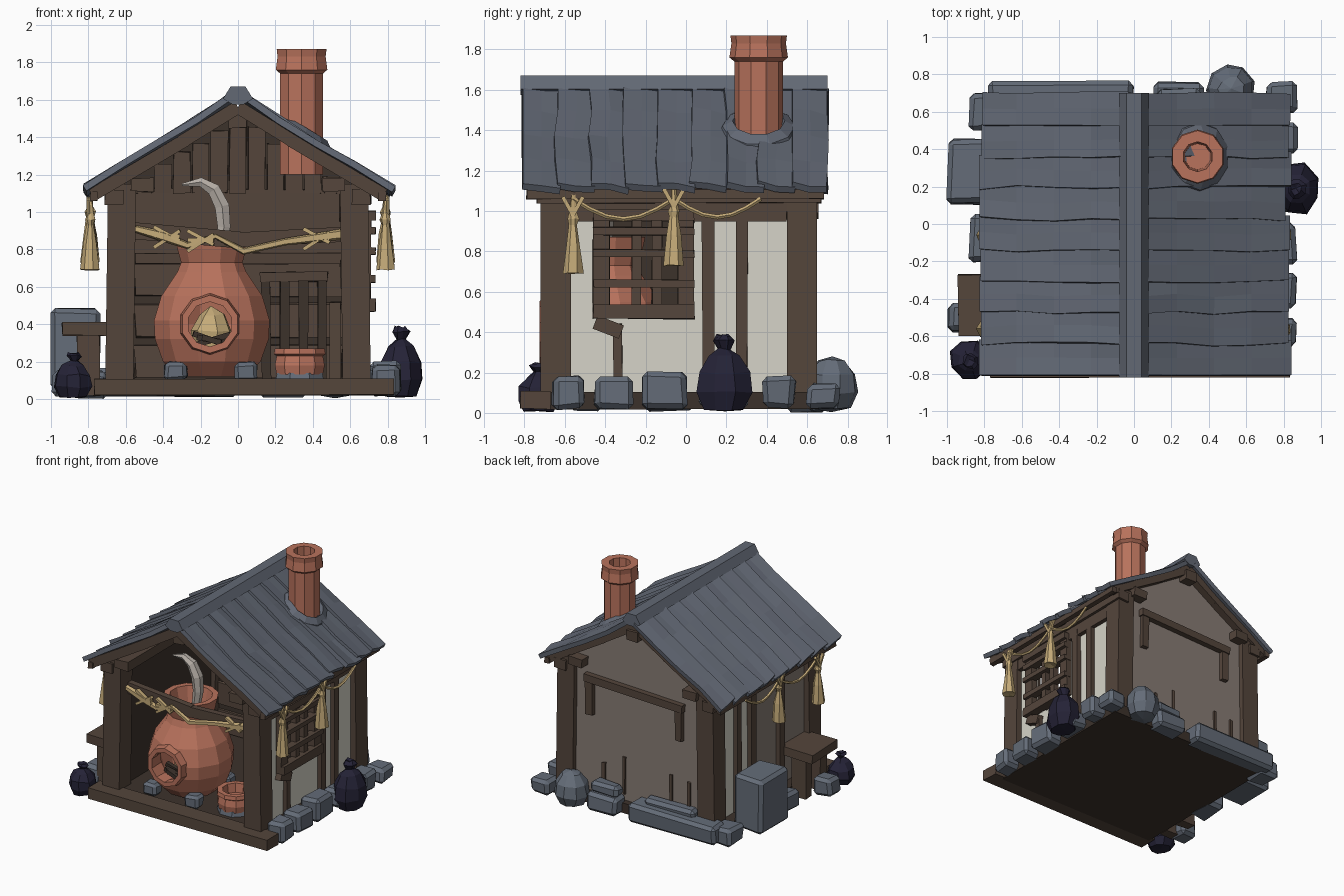
import bpy, bmesh, math, random
from mathutils import Vector, Matrix, Euler

random.seed(4)
R = random.uniform

def material(name, r, g, b):
    m = bpy.data.materials.new(name)
    lin = [((c / 255 + 0.055) / 1.055) ** 2.4 for c in (r, g, b)]
    m.diffuse_color = (*lin, 1)
    return m

SLATE = material("slate_roof", 98, 104, 116)
STONE = material("grey_stone", 100, 108, 120)
CLAY = material("terracotta", 184, 114, 92)
WOOD = material("brown_wood", 84, 69, 59)
DARK = material("dark_wood", 60, 50, 43)
PALE = material("pale_plaster", 214, 212, 200)
MUD = material("brown_plaster", 136, 124, 116)
STRAW = material("straw", 196, 170, 120)
BAG = material("dark_cloth", 36, 34, 54)
SMOKE = material("smoke", 184, 176, 168)

def finish(name, bm, mat):
    bmesh.ops.recalc_face_normals(bm, faces=bm.faces[:])
    me = bpy.data.meshes.new(name)
    bm.to_mesh(me)
    bm.free()
    me.materials.append(mat)
    ob = bpy.data.objects.new(name, me)
    bpy.context.collection.objects.link(ob)
    return ob

def jitter(bm, j):
    for v in bm.verts:
        v.co += Vector((R(-j, j), R(-j, j), R(-j, j)))

def box(name, x0, x1, y0, y1, z0, z1, mat=WOOD, j=0.004, bevel=0):
    bm = bmesh.new()
    bmesh.ops.create_cube(bm, size=1)
    for v in bm.verts:
        v.co = Vector(((x0 + x1) / 2 + v.co.x * (x1 - x0), (y0 + y1) / 2 + v.co.y * (y1 - y0),
                       (z0 + z1) / 2 + v.co.z * (z1 - z0)))
    jitter(bm, j)
    if bevel:
        bmesh.ops.bevel(bm, geom=bm.edges[:], offset=bevel, segments=1, affect='EDGES')
    return finish(name, bm, mat)

def stone(x0, x1, y0, y1, z0, z1):
    return box("foundation_stone", x0, x1, y0, y1, z0, z1, STONE, 0.012, 0.025)

def bar(name, p, q, w, h, mat=WOOD, up=(0, 1, 0)):
    """Beam from p to q, w along up, h across."""
    p, q = Vector(p), Vector(q)
    d = (q - p).normalized()
    a = (Vector(up) - d * d.dot(Vector(up))).normalized()
    b = d.cross(a)
    bm = bmesh.new()
    bmesh.ops.create_cube(bm, size=1)
    for v in bm.verts:
        c = v.co.copy()
        v.co = (p + q) / 2 + d * c.z * (q - p).length + a * c.x * w + b * c.y * h
    return finish(name, bm, mat)

def prism(name, pts, y0, y1, mat):
    bm = bmesh.new()
    lo, hi = [[bm.verts.new((x, y, z)) for x, z in pts] for y in (y0, y1)]
    bm.faces.new(lo)
    bm.faces.new(hi)
    for i in range(len(pts)):
        k = (i + 1) % len(pts)
        bm.faces.new((lo[i], lo[k], hi[k], hi[i]))
    return finish(name, bm, mat)

def skin(name, rings, mat, j=0, caps=False):
    bm = bmesh.new()
    vs = [[bm.verts.new(c) for c in ring] for ring in rings]
    n = len(vs[0])
    for a, b in zip(vs, vs[1:]):
        for i in range(n):
            bm.faces.new((a[i], a[(i + 1) % n], b[(i + 1) % n], b[i]))
    if caps:
        bm.faces.new(vs[0])
        bm.faces.new(vs[-1])
    bmesh.ops.remove_doubles(bm, verts=bm.verts[:], dist=1e-5)
    jitter(bm, j)
    return finish(name, bm, mat)

def lathe(name, prof, n, mat, loc, rot=(0, 0, 0), scale=(1, 1, 1), j=0):
    M = Matrix.LocRotScale(Vector(loc), Euler(rot), Vector(scale))
    rings = [[M @ Vector((r * math.cos(t), r * math.sin(t), z))
              for t in [2 * math.pi * (i + 0.5) / n for i in range(n)]] for r, z in prof]
    return skin(name, rings, mat, j)

def tube(name, pts, radii, mat, ref, n=6):
    P, rings = [Vector(p) for p in pts], []
    for i, p in enumerate(P):
        d = (P[min(i + 1, len(P) - 1)] - P[max(i - 1, 0)]).normalized()
        a = Vector(ref)
        b = d.cross(a).normalized()
        rings.append([p + radii[i] * (a * math.cos(t) + b * math.sin(t))
                      for t in [2 * math.pi * k / n for k in range(n)]])
    return skin(name, rings, mat, 0, True)

# floor and front sill
box("floor", -0.74, 0.74, -0.7, 0.66, 0.02, 0.10, DARK)
box("front_sill", -0.77, 0.83, -0.82, -0.67, 0.02, 0.11)

# corner posts, side beams, purlins, rafters
for s in (-1, 1):
    for y0, y1 in ((-0.72, -0.57), (0.5, 0.65)):
        bar("corner_post", (s * 0.635, (y0 + y1) / 2, 0.08), (s * 0.62, (y0 + y1) / 2, 1.15), y1 - y0, 0.15)
    box("side_beam", s * 0.66 - 0.05, s * 0.66 + 0.05, -0.74, 0.67, 1.04, 1.12)
    box("eave_board", s * 0.77 - 0.02, s * 0.77 + 0.02, -0.79, 0.68, 1.06, 1.11)
    box("purlin", s * 0.51 - 0.06, s * 0.51 + 0.06, -0.76, 0.69, 1.11, 1.18)
    for y in (-0.75, 0.0, 0.64):
        bar("rafter", (s * 0.78, y, 1.09), (s * 0.28, y, 1.385), 0.06, 0.07)
        bar("rafter_top", (s * 0.30, y, 1.375), (0, y, 1.56), 0.06, 0.07)
box("ridge_beam", -0.05, 0.05, -0.76, 0.69, 1.45, 1.53)

# back wall with plank lining
gable = [(-0.66, 0.08), (0.66, 0.08), (0.66, 1.14), (0, 1.55), (-0.66, 1.14)]
prism("back_wall", gable, 0.58, 0.61, MUD)
prism("back_lining", gable, 0.55, 0.58, DARK)
for i in range(11):
    x = -0.5 + i * 0.1
    box("gable_plank", x - 0.045, x + 0.045, 0.52, 0.555, 1.1, 1.50 - abs(x) * 0.62 + R(-0.02, 0.02))
for z in (0.2, 0.42, 0.64, 0.86, 1.03):
    box("inner_board", -0.55, 0.55, 0.53, 0.555, z - 0.09, z + 0.09, WOOD, 0.008)
box("shelf", -0.55, 0.55, 0.4, 0.53, 0.72, 0.78)
for x in (0.15, 0.25, 0.35, 0.45):
    box("cupboard_slat", x - 0.025, x + 0.025, 0.44, 0.5, 0.1, 0.67, DARK)
box("cupboard_rail", 0.12, 0.48, 0.43, 0.5, 0.63, 0.68)
box("inner_prop", 0.49, 0.55, 0.1, 0.16, 0.1, 0.52)

# back wall outer timber
bar("back_rail", (-0.42, 0.63, 0.99), (0.46, 0.63, 1.02), 0.05, 0.06)
for x in (-0.38, 0.42):
    box("back_rail_leg", x - 0.03, x + 0.03, 0.605, 0.645, 0.72, 1.0)
for x, h in ((0.12, 0.45), (-0.3, 0.42), (-0.46, 0.4), (0.3, 0.36)):
    box("back_sliver", x - 0.012, x + 0.012, 0.605, 0.625, 0.15, h)

# side walls: plaster outside, dark lining inside; the right one has a window opening
def panel(s, y0, y1, z0, z1, mat):
    a, b, c = sorted((s * 0.62, s * 0.655)), sorted((s * 0.59, s * 0.62)), 0
    box("side_plaster", *a, y0, y1, z0, z1, mat, c)
    box("side_lining", *b, y0, y1, z0, z1, DARK, c)

for y0, y1, z0, z1 in ((-0.6, -0.42, 0.08, 1.06), (-0.42, 0.01, 0.08, 0.48), (-0.42, 0.01, 0.98, 1.06), (0.01, 0.53, 0.08, 1.06)):
    panel(1, y0, y1, z0, z1, PALE)
panel(-1, -0.6, 0.12, 0.08, 1.06, MUD)
panel(-1, 0.12, 0.53, 0.08, 1.06, PALE)
for s, ys in ((1, (0.11, 0.275)), (-1, (0.12, 0.3, -0.25))):
    for y in ys:
        box("side_stud", s * 0.665 - 0.025, s * 0.665 + 0.025, y - 0.03, y + 0.03, 0.1, 1.05)
box("side_top_rail", 0.64, 0.69, -0.57, 0.5, 0.95, 1.04)

# window lattice and prop below
for y, w in ((-0.42, 0.08), (-0.245, 0.05), (-0.145, 0.05), (0.0, 0.08)):
    box("window_bar", 0.66, 0.71, y - w / 2, y + w / 2, 0.47, 1.0)
for z, h in ((0.50, 0.07), (0.64, 0.04), (0.79, 0.04), (0.9, 0.04), (0.98, 0.05)):
    box("window_rail", 0.67, 0.735, -0.46, 0.04, z - h / 2, z + h / 2)
bar("window_brace", (0.68, -0.45, 0.45), (0.68, -0.32, 0.40), 0.05, 0.07, WOOD, (1, 0, 0))
box("window_prop", 0.65, 0.69, -0.36, -0.315, 0.1, 0.44)

# roof: overlapping wavy slabs running from ridge to eave
slope = [(0.02, 1.60), (0.22, 1.465), (0.42, 1.34), (0.62, 1.22), (0.82, 1.10)]
for s in (-1, 1):
    bm = bmesh.new()
    for i in range(9):
        y0 = -0.81 + i * 0.167
        y1 = min(y0 + 0.185, 0.70)
        e = R(-0.02, 0.015)
        rows = []
        for k, (x, z) in enumerate(slope):
            x += e if k == 4 else 0
            w = R(-0.012, 0.012)
            rows.append([bm.verts.new((s * x, y0 + (y1 - y0) * t + (w if 0 < i < 8 else w * t * 0.5),
                                       z + 0.028 * (1 - t) + R(-0.009, 0.009))) for t in (0, 0.5, 1)])
        for a, b in zip(rows, rows[1:]):
            for t in range(2):
                bm.faces.new((a[t], a[t + 1], b[t + 1], b[t]))
    m = finish("roof_slabs", bm, SLATE).modifiers.new("thickness", 'SOLIDIFY')
    m.thickness, m.offset = 0.035, 0
prism("ridge_cap", [(-0.08, 1.605), (-0.04, 1.67), (0.04, 1.67), (0.08, 1.605), (0.03, 1.575), (-0.03, 1.575)], -0.82, 0.70, SLATE)

# chimney with slate collar
lathe("chimney", [(0.12, 1.2), (0.12, 1.74), (0.145, 1.76), (0.135, 1.83), (0.14, 1.87), (0.08, 1.87), (0.07, 1.45), (0, 1.45)],
      10, CLAY, (0.34, 0.36, 0))
lathe("chimney_collar", [(0.2, -0.02), (0.18, 0.03), (0.13, 0.06), (0.1, 0.0)], 10, SLATE, (0.34, 0.36, 1.395), (0, 0.55, 0))

# clay furnace: hollow pot with a round fire door
PX, PY = -0.14, -0.4
pot = lathe("furnace", [(0, 0.12), (0.19, 0.12), (0.27, 0.2), (0.315, 0.32), (0.32, 0.42), (0.28, 0.55), (0.19, 0.68), (0.17, 0.73),
            (0.19, 0.8), (0.205, 0.87), (0.16, 0.87), (0.13, 0.74), (0.23, 0.55), (0.25, 0.4), (0.2, 0.22), (0, 0.2)],
            12, CLAY, (PX, PY, 0))
cutter = lathe("fire_door_cutter", [(0, -0.25), (0.125, -0.25), (0.125, 0.25), (0, 0.25)], 10, CLAY,
               (PX - 0.01, PY - 0.33, 0.4), (math.pi / 2, 0, 0))
cutter.hide_render = True
cutter.hide_viewport = True
cut = pot.modifiers.new("fire_door", 'BOOLEAN')
cut.operation, cut.object, cut.solver = 'DIFFERENCE', cutter, 'EXACT'
lathe("fire_door_ring", [(0.12, 0), (0.165, 0), (0.155, 0.06), (0.12, 0.06), (0.12, 0)], 10, CLAY,
      (PX - 0.01, PY - 0.265, 0.4), (math.pi / 2, 0, 0))
lathe("flame", [(0, 0.22), (0.1, 0.25), (0.11, 0.36), (0.07, 0.45), (0, 0.5)], 7, STRAW, (PX, PY - 0.02, 0), j=0.008)
for k, (dx, dz) in enumerate(((-0.1, 0.06), (0.1, 0.05), (0.08, -0.04), (-0.05, 0.02))):
    bar("fire_log", (PX - dx, PY - 0.15 - k * 0.03, 0.31 - dz / 2), (PX + dx, PY - 0.17 - k * 0.02, 0.32 + dz / 2), 0.035, 0.03, DARK)
for x in (-0.33, 0.04):
    for y in (-0.62, -0.2):
        box("furnace_foot", x - 0.06, x + 0.06, y - 0.05, y + 0.05, 0.1, 0.2, STONE, 0.01, 0.02)
tube("smoke_plume", [(-0.1, PY, 0.75), (-0.075, PY, 0.92), (-0.085, PY, 1.03), (-0.13, PY, 1.12), (-0.2, PY, 1.16), (-0.3, PY, 1.145)],
     [0.03, 0.04, 0.045, 0.04, 0.028, 0.008], SMOKE, (0, 1, 0))

# small cooking pot on a stone
lathe("pot_stone", [(0, 0.1), (0.14, 0.1), (0.13, 0.14), (0, 0.14)], 8, STONE, (0.33, -0.5, 0))
lathe("small_pot", [(0, 0.13), (0.13, 0.13), (0.14, 0.18), (0.13, 0.23), (0.145, 0.24), (0.14, 0.27), (0.1, 0.27), (0.09, 0.2), (0, 0.2)],
      10, CLAY, (0.33, -0.5, 0))

# front hanging beam with straw rope
bar("hanging_beam_left", (-0.56, -0.6, 0.90), (0.01, -0.6, 0.85), 0.05, 0.09)
bar("hanging_beam_right", (-0.01, -0.6, 0.85), (0.56, -0.61, 0.88), 0.05, 0.08)
tube("front_rope", [(-0.55, -0.64, 0.91), (-0.4, -0.65, 0.87), (-0.27, -0.65, 0.82), (-0.12, -0.66, 0.87), (0.03, -0.66, 0.79), (0.25, -0.66, 0.84), (0.55, -0.65, 0.88)],
     [0.02, 0.03, 0.02, 0.015, 0.02, 0.02, 0.03], STRAW, (0, 1, 0), 5)
for x, z in ((-0.38, 0.87), (0.42, 0.86), (-0.2, 0.85)):
    for a in (-0.06, 0.0, 0.05):
        bar("rope_tie", (x - 0.07, -0.65, z + a), (x + 0.07, -0.66, z - a / 2), 0.03, 0.02, STRAW)

# side garlands and tassels
for s in (-1, 1):
    for y, top in ((-0.56, 0.99), (-0.06, 1.03)):
        lathe("tassel", [(0, -0.29), (0.052, -0.3), (0.036, -0.15), (0.02, -0.06), (0.03, -0.03), (0.018, 0.0), (0.01, 0.09)], 7, STRAW,
              (s * 0.79, y, top), j=0.004)
        for a in (-0.05, 0.05):
            bar("tassel_knot", (s * 0.80, y, top - 0.01), (s * 0.80, y + a, top + 0.08), 0.02, 0.02, STRAW, (1, 0, 0))
    for a, b, sag in ((-0.56, -0.06, 0.1), (-0.06, 0.37, 0.09)):
        pts = [(s * 0.79, a + (b - a) * t / 6, 1.06 - sag * math.sin(math.pi * t / 6)) for t in range(7)]
        tube("side_garland", pts, [0.012] * 7, STRAW, (1, 0, 0), 5)

# foundation stones: right, back and left
for y0, y1, z1 in ((-0.66, -0.51, 0.18), (-0.45, -0.27, 0.17), (-0.21, 0.0, 0.2), (0.07, 0.3, 0.16), (0.38, 0.54, 0.18), (0.6, 0.76, 0.14)):
    stone(0.71, 0.87, y0, y1, 0.02, z1)
stone(-0.78, -0.01, 0.6, 0.76, 0.01, 0.16)
stone(-0.55, -0.1, 0.6, 0.7, 0.1, 0.22)
stone(0.1, 0.38, 0.6, 0.76, 0.01, 0.15)
stone(0.12, 0.36, 0.6, 0.72, 0.14, 0.23)
lathe("boulder", [(0, 0), (0.1, 0.02), (0.13, 0.1), (0.12, 0.19), (0.07, 0.26), (0, 0.28)], 9, STONE, (0.52, 0.72, 0), j=0.006)
stone(-1.0, -0.74, 0.11, 0.45, 0.05, 0.48)
for x0, x1, y0, y1, z1 in ((-0.88, -0.7, 0.5, 0.7, 0.14), (-0.88, -0.7, -0.2, 0.05, 0.15), (-0.99, -0.83, -0.57, -0.42, 0.15)):
    stone(x0, x1, y0, y1, 0.01, z1)

# bench on the left
box("bench_top", -0.94, -0.66, -0.6, -0.27, 0.34, 0.41)
for y in (-0.53, -0.34):
    box("bench_leg", -0.86, -0.74, y - 0.04, y + 0.04, 0.02, 0.35)

# tied cloth bags
sack = [(0, 0.01), (0.09, 0.015), (0.125, 0.1), (0.115, 0.2), (0.07, 0.28), (0.025, 0.315), (0.05, 0.36), (0.03, 0.385), (0, 0.365)]
lathe("large_bag", sack, 8, BAG, (0.87, 0.19, 0), scale=(1, 1.15, 1), j=0.007)
lathe("small_bag", sack, 8, BAG, (-0.88, -0.73, 0), scale=(0.85, 0.9, 0.64), j=0.007)
